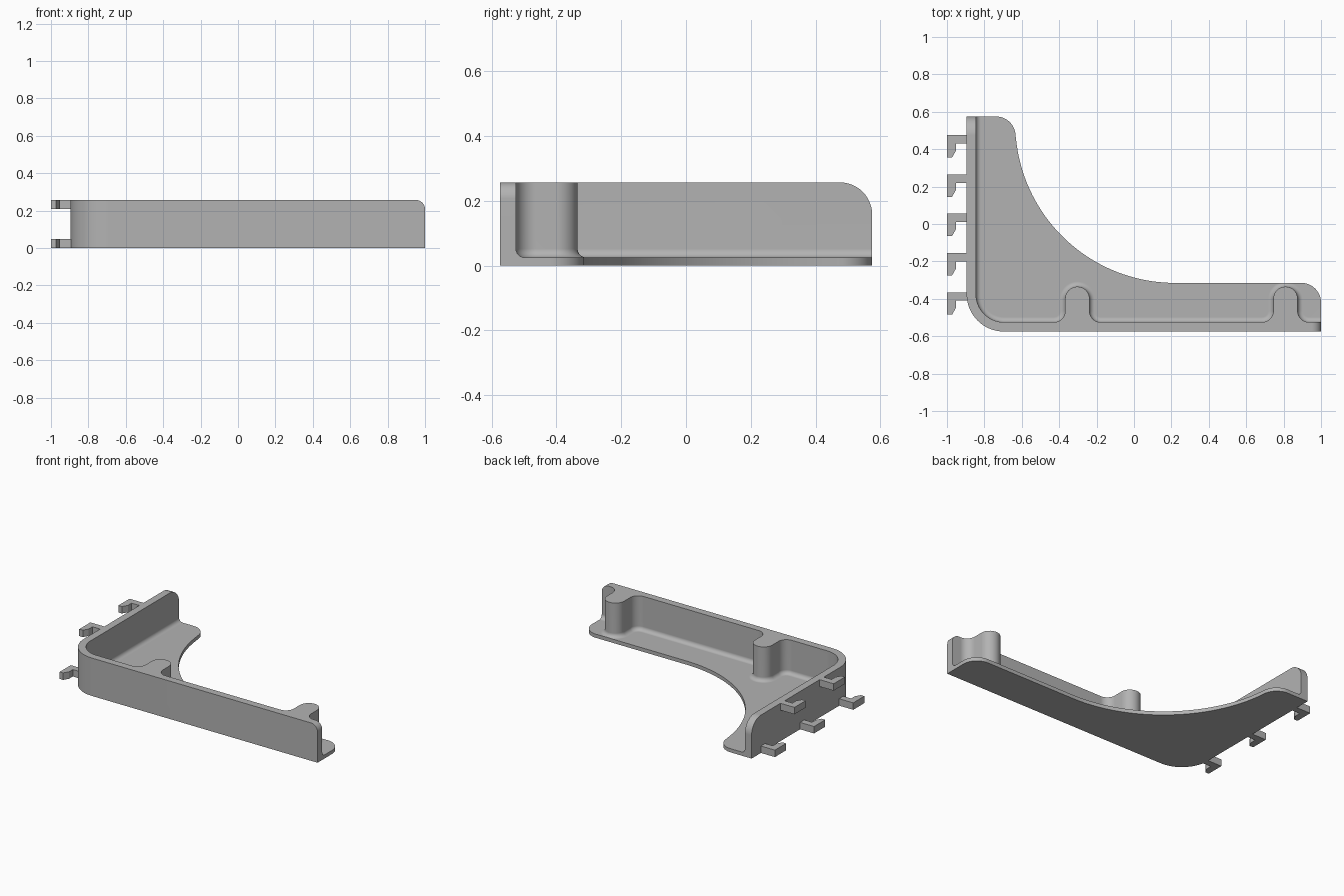
import bpy, bmesh
from math import cos, sin, pi, radians, sqrt
from mathutils import Vector

if "Cube" in bpy.data.objects:
    bpy.data.objects.remove(bpy.data.objects["Cube"])

HEIGHT, FLOOR, FILLET = 0.257, 0.025, 0.027

grey = bpy.data.materials.new("plain grey")
grey.use_nodes = True
grey.diffuse_color = (0.45, 0.45, 0.45, 1)
grey.node_tree.nodes["Principled BSDF"].inputs["Base Color"].default_value = (0.45, 0.45, 0.45, 1)


def arc(cx, cy, r, start, end, n=12):
    angles = [radians(start + (end - start) * i / n) for i in range(n + 1)]
    return [(cx + r * cos(a), cy + r * sin(a)) for a in angles]


def loft(name, rings):
    """Closed solid through matching rings of 3D points."""
    bm = bmesh.new()
    loops = [[bm.verts.new(p) for p in ring] for ring in rings]
    n = len(loops[0])
    for a, b in zip(loops, loops[1:]):
        for i in range(n):
            j = (i + 1) % n
            bm.faces.new((a[i], a[j], b[j], b[i]))
    bm.faces.new(loops[0][::-1])
    bm.faces.new(loops[-1])
    bmesh.ops.recalc_face_normals(bm, faces=bm.faces[:])
    mesh = bpy.data.meshes.new(name)
    bm.to_mesh(mesh)
    bm.free()
    mesh.materials.append(grey)
    obj = bpy.data.objects.new(name, mesh)
    bpy.context.collection.objects.link(obj)
    return obj


def prism(name, outline, z0, z1):
    return loft(name, [[(x, y, z) for x, y in outline] for z in (z0, z1)])


def offset(path, d):
    """Shift an open path to its left by d, mitred."""
    pts = [Vector(p) for p in path]
    dirs = [(b - a).normalized() for a, b in zip(pts, pts[1:])]
    result = []
    for i, p in enumerate(pts):
        u, v = dirs[max(i - 1, 0)], dirs[min(i, len(dirs) - 1)]
        t = (u + v).normalized()
        result.append(p + Vector((-t.y, t.x)) * d / t.dot(u))
    return result


def activate(obj):
    bpy.ops.object.select_all(action='DESELECT')
    obj.select_set(True)
    bpy.context.view_layer.objects.active = obj


def cut(obj, cutter):
    mod = obj.modifiers.new("cut", 'BOOLEAN')
    mod.operation, mod.solver, mod.object = 'DIFFERENCE', 'EXACT', cutter
    activate(obj)
    bpy.ops.object.modifier_apply(modifier=mod.name)
    bpy.data.objects.remove(cutter)


# Body: L-shaped outline with a sweeping inner curve
outline = [(-0.895, 0.575)]
outline += arc(-0.738, 0.47, 0.105, 90, 0)
outline += arc(0.22, 0.54, 0.855, 186, 270, 40)
outline += arc(0.895, -0.42, 0.105, 90, 0)
outline += [(1, -0.575)]
outline += arc(-0.695, -0.375, 0.2, 270, 180, 16)
body = prism("tray_body", outline, 0, HEIGHT)

# Pocket: leaves the walls, two rounded bosses and a filleted floor
path = [(-0.845, 0.9)] + arc(-0.695, -0.375, 0.15, 180, 270, 16)
for bx in (-0.303, 0.81):
    path += arc(bx - 0.125, -0.465, 0.06, 270, 360)
    path += arc(bx, -0.40, 0.065, 180, 0, 20)
    path += arc(bx + 0.125, -0.465, 0.06, 180, 270)
path += [(1.3, -0.525)]
rings = []
STEPS = 6
levels = [(FILLET * (1 - sin(a)), FLOOR + FILLET * (1 - cos(a)))
          for a in (pi / 2 * i / STEPS for i in range(STEPS + 1))]
for d, z in levels + [(0, 0.4)]:
    ring = offset(path, d) + [Vector((1.3, 0.9))]
    rings.append([(p.x, p.y, z) for p in ring])
cut(body, loft("pocket_cutter", rings))

# Rounded upper corners at the two wall ends
for end, r, along_y in ((0.575, 0.1, True), (1.0, 0.05, False)):
    prof = arc(end - r, HEIGHT - r, r, 90, 0)
    prof += [(end + 0.1, HEIGHT - r), (end + 0.1, 0.4), (end - r, 0.4)]
    rings = [[(s, u, z) if along_y else (u, s, z) for u, z in prof] for s in (-1.2, 1.2)]
    cut(body, loft("corner_cutter", rings))

activate(body)
bpy.ops.object.shade_smooth_by_angle(angle=radians(30))
weighted = body.modifiers.new("flat floor shading", 'WEIGHTED_NORMAL')
weighted.keep_sharp = True

# Hooks: alternate between the bottom and top of the side wall
hook = [(-0.891, 0), (-1, 0), (-1, -0.12), (-0.973, -0.12),
        (-0.953, -0.085), (-0.953, -0.045), (-0.891, -0.045)]
for i in range(5):
    z = HEIGHT - 0.047 if i % 2 else 0
    y = 0.475 - 0.21 * i
    prism(f"side_hook_{i + 1}", [(x, y + dy) for x, dy in hook], z, z + 0.047)
